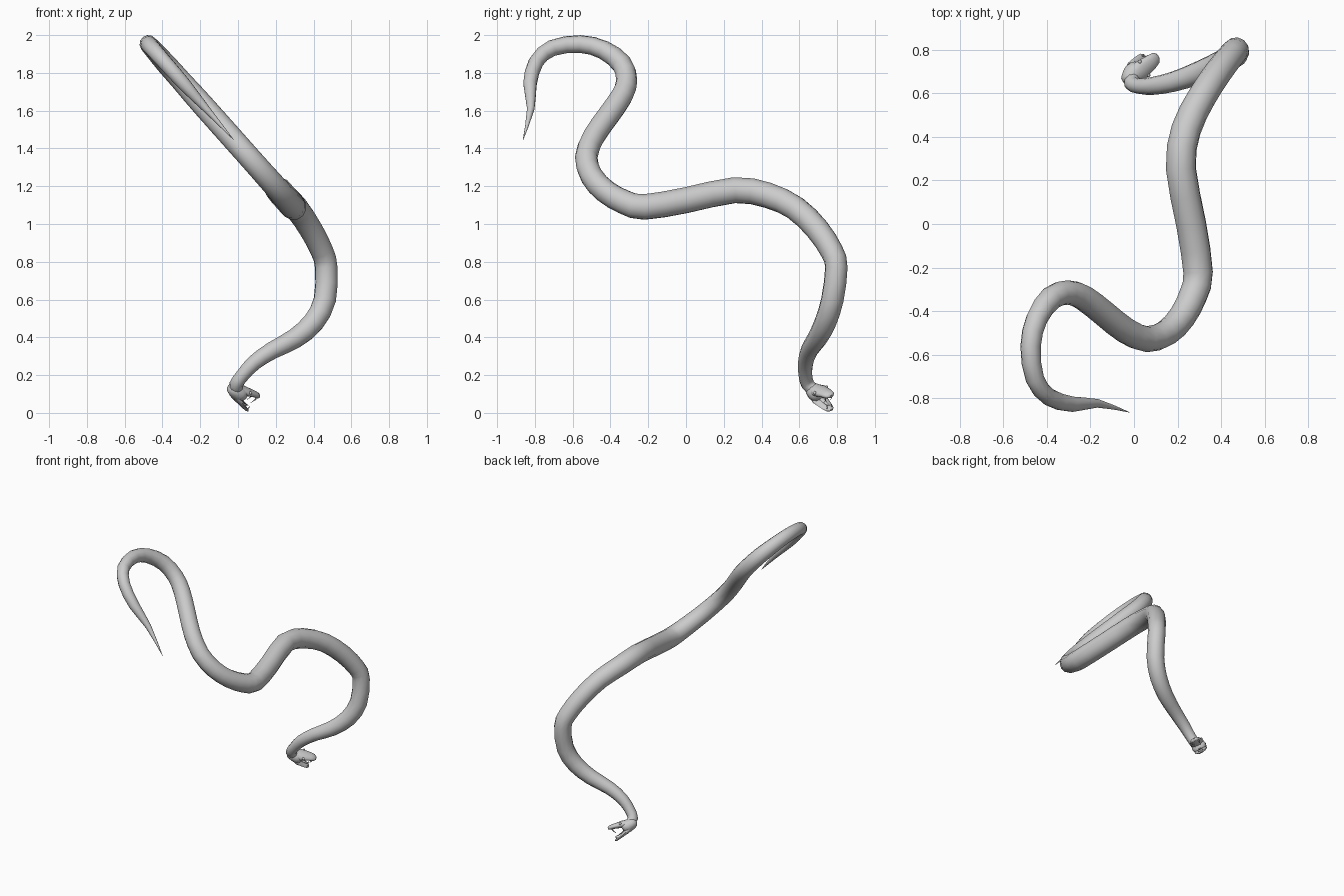
import bpy, bmesh, math
from mathutils import Vector

if "Cube" in bpy.data.objects:
    bpy.data.objects.remove(bpy.data.objects["Cube"])

grey = bpy.data.materials.new("grey")
grey.diffuse_color = (0.6, 0.6, 0.6, 1)
grey.use_nodes = True
grey.node_tree.nodes["Principled BSDF"].inputs["Base Color"].default_value = grey.diffuse_color


def finish(name, bm):
    bmesh.ops.recalc_face_normals(bm, faces=bm.faces)
    mesh = bpy.data.meshes.new(name)
    bm.to_mesh(mesh)
    bm.free()
    mesh.materials.append(grey)
    obj = bpy.data.objects.new(name, mesh)
    bpy.context.collection.objects.link(obj)
    bpy.ops.object.select_all(action='DESELECT')
    obj.select_set(True)
    bpy.context.view_layer.objects.active = obj
    bpy.ops.object.shade_smooth_by_angle(angle=math.radians(60))
    return obj


def loft(name, rings, sides=12):
    """Skin a list of (centre, side vector, up vector) elliptical rings."""
    bm = bmesh.new()
    loops = []
    for c, s, u in rings:
        angles = [2 * math.pi * i / sides for i in range(sides)]
        loops.append([bm.verts.new(c + s * math.cos(a) + u * math.sin(a)) for a in angles])
    for a, b in zip(loops, loops[1:]):
        for i in range(sides):
            j = (i + 1) % sides
            bm.faces.new((a[i], a[j], b[j], b[i]))
    bm.faces.new(loops[0])
    bm.faces.new(loops[-1])
    return finish(name, bm)


def smooth_path(keys, steps):
    """Catmull-Rom interpolation of 4D keys (x, y, z, radius)."""
    out = []
    for i in range(len(keys) - 1):
        p0, p1, p2, p3 = (keys[min(max(i + k, 0), len(keys) - 1)] for k in (-1, 0, 1, 2))
        for k in range(steps):
            t = k / steps
            out.append(0.5 * (2 * p1 + (p2 - p0) * t + (2 * p0 - 5 * p1 + 4 * p2 - p3) * t * t
                              + (3 * p1 - p0 - 3 * p2 + p3) * t ** 3))
    return out + [keys[-1]]


def tube(name, keys, steps=2, sides=12):
    path = smooth_path(keys, steps)
    pts = [p.to_3d() for p in path]
    side, rings = None, []
    for i, p in enumerate(pts):
        d = (pts[min(i + 1, len(pts) - 1)] - pts[max(i - 1, 0)]).normalized()
        side = d.orthogonal() if side is None else side - d * side.dot(d)
        side.normalize()
        r = max(path[i].w, 0.001)
        rings.append((p, side * r, d.cross(side) * r))
    return loft(name, rings, sides)


# Body: the tail and middle lie in one sloping plane, given as (y, z, radius)
planar = [(-.863, 1.445, .001), (-.822, 1.61, .02), (-.826, 1.74, .036), (-.794, 1.857, .04),
          (-.71, 1.931, .043), (-.562, 1.953, .047), (-.435, 1.921, .05), (-.34, 1.847, .055),
          (-.314, 1.76, .056), (-.34, 1.677, .059), (-.41, 1.575, .06), (-.488, 1.464, .06),
          (-.528, 1.354, .06), (-.499, 1.252, .061), (-.425, 1.172, .063), (-.325, 1.115, .066),
          (-.222, 1.09, .069), (0, 1.126, .07), (.256, 1.179, .07), (.433, 1.152, .069)]
body = [Vector((1.264 - .89 * z, y, z, r)) for y, z, r in planar]
# Front of the body curls down to the neck: (x, y, z, radius)
body += [Vector(k) for k in (
    (.31, .58, 1.083, .066), (.385, .695, .972, .064), (.445, .772, .855, .061),
    (.467, .796, .77, .06), (.46, .775, .6, .06), (.40, .738, .48, .058),
    (.30, .694, .393, .053), (.18, .652, .33, .046), (.085, .633, .265, .041),
    (.025, .632, .2, .036), (-.01, .645, .15, .036), (-.005, .68, .117, .034))]
tube("body", body)

# Head frame: forward, up and sideways axes
origin = Vector((-.03, .66, .13))
fwd = Vector((.11, .11, -.08)).normalized()
up = Vector((.075, .015, .065))
up = (up - fwd * up.dot(fwd)).normalized()
side = up.cross(fwd)


def at(t, s, h):
    return origin + fwd * t + side * s + up * h


def head_part(name, sections):
    """Sections are (forward, height, half width, half thickness)."""
    return loft(name, [(at(t, 0, h), side * w, up * k) for t, h, w, k in sections])


head_part("skull", [(-.018, 0, .012, .012), (-.008, 0, .032, .03), (.015, 0, .043, .038),
                    (.045, 0, .052, .045), (.07, .002, .05, .044), (.085, .004, .04, .036),
                    (.09, .004, .02, .018)])
head_part("upper_jaw", [(.03, .018, .035, .022), (.07, .025, .048, .026), (.1, .033, .043, .022),
                        (.135, .043, .037, .018), (.162, .047, .03, .015), (.175, .047, .016, .008)])
head_part("lower_jaw", [(.03, -.018, .035, .02), (.07, -.029, .046, .018), (.1, -.036, .04, .013),
                        (.135, -.043, .033, .01), (.16, -.046, .025, .009), (.172, -.046, .012, .005)])


def curved_spike(name, points, radius):
    n = len(points)
    keys = [Vector((*at(*p), radius * (1 - i / (n - 1)))) for i, p in enumerate(points)]
    return tube(name, keys, 2, 8)


# Fangs, lower teeth and eyes on both sides
for tag, m in (("left", 1), ("right", -1)):
    curved_spike("fang_" + tag, [(.15, .022 * m, .042), (.152, .022 * m, .02),
                                 (.142, .021 * m, -.004)], .006)
    curved_spike("lower_tooth_" + tag, [(.155, .015 * m, -.042), (.157, .015 * m, -.03),
                                        (.152, .015 * m, -.02)], .004)
    bm = bmesh.new()
    bmesh.ops.create_uvsphere(bm, u_segments=10, v_segments=6, radius=.009)
    bmesh.ops.translate(bm, vec=at(.085, .04 * m, .038), verts=bm.verts)
    finish("eye_" + tag, bm)

# Tongue lying in the open mouth
head_part("tongue", [(.07, -.015, .012, .006), (.11, -.022, .011, .004),
                     (.14, -.026, .008, .003), (.155, -.024, .003, .002)])
